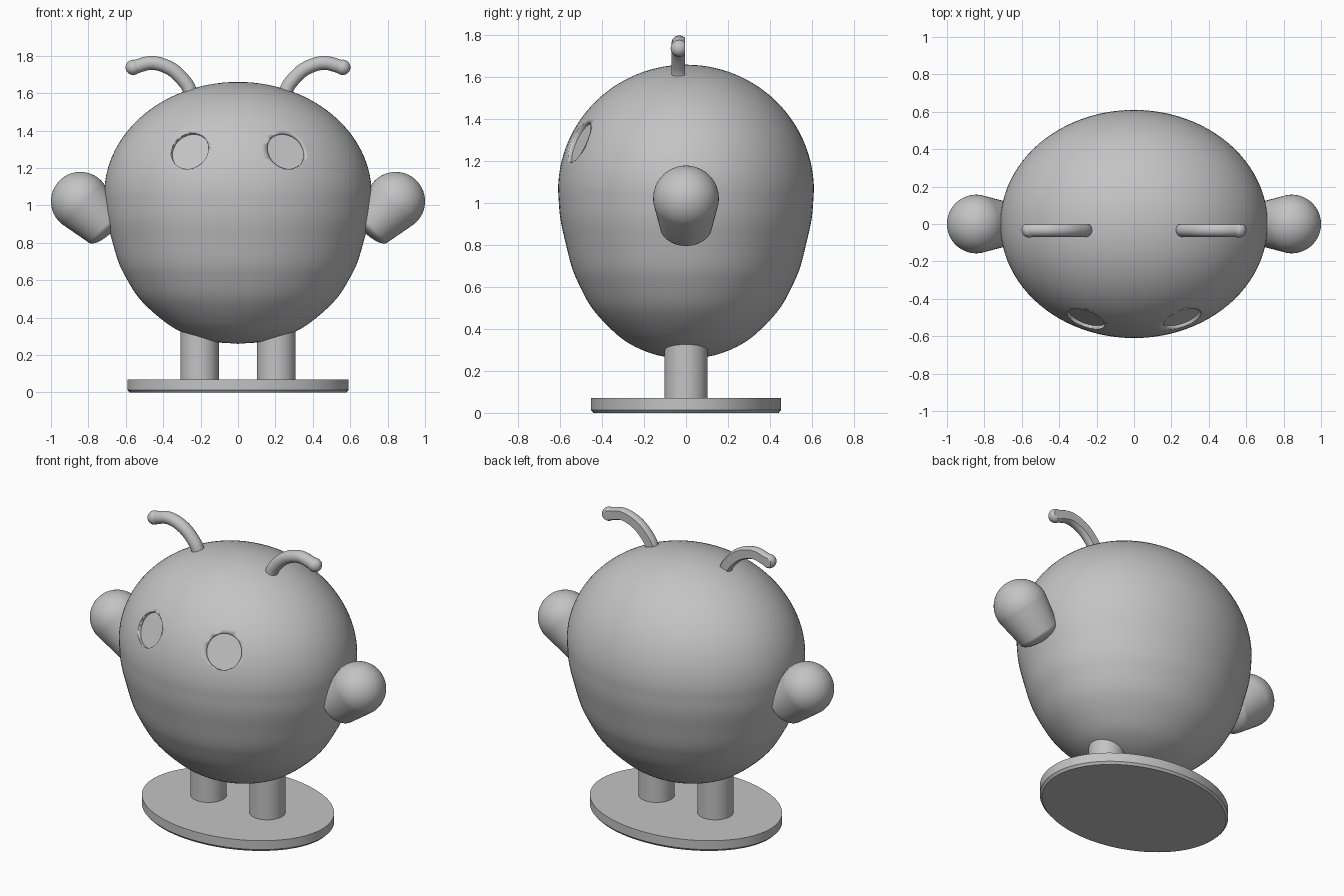
import bpy, bmesh, math
from mathutils import Vector

cube = bpy.data.objects.get("Cube")
if cube:
    bpy.data.objects.remove(cube)

grey = bpy.data.materials.new("plain_grey")
grey.use_nodes = True
grey.diffuse_color = (0.55, 0.55, 0.55, 1)
grey.node_tree.nodes["Principled BSDF"].inputs["Base Color"].default_value = grey.diffuse_color


def finish(name, bm, angle=35):
    """Turn a bmesh into a smooth-shaded grey object."""
    bmesh.ops.recalc_face_normals(bm, faces=bm.faces)
    mesh = bpy.data.meshes.new(name)
    bm.to_mesh(mesh)
    bm.free()
    mesh.materials.append(grey)
    obj = bpy.data.objects.new(name, mesh)
    bpy.context.collection.objects.link(obj)
    bpy.ops.object.select_all(action="DESELECT")
    obj.select_set(True)
    bpy.context.view_layer.objects.active = obj
    bpy.ops.object.shade_smooth_by_angle(angle=math.radians(angle))
    return obj


def smooth_path(points, steps):
    """Catmull-Rom curve through 2D points."""
    pts = [Vector(p) for p in points]
    pts = [2 * pts[0] - pts[1]] + pts + [2 * pts[-1] - pts[-2]]
    out = []
    for a, b, c, d in zip(pts, pts[1:], pts[2:], pts[3:]):
        for i in range(steps):
            t = i / steps
            out.append(0.5 * (2 * b + (c - a) * t + (2 * a - 5 * b + 4 * c - d) * t * t
                              + (3 * b - a - 3 * c + d) * t ** 3))
    return out + [pts[-2]]


def loft(bm, rings):
    """Skin a list of vertex rings and cap both ends."""
    for lower, upper in zip(rings, rings[1:]):
        n = len(lower)
        for i in range(n):
            j = (i + 1) % n
            bm.faces.new((lower[i], lower[j], upper[j], upper[i]))
    bm.faces.new(rings[0])
    bm.faces.new(rings[-1])


def lathe(profile, sides, depth_ratio=1):
    """Revolve (radius, height) pairs around z."""
    bm = bmesh.new()
    angles = [math.tau * i / sides for i in range(sides)]
    loft(bm, [[bm.verts.new((max(r, 0.001) * math.cos(a),
                             max(r, 0.001) * math.sin(a) * depth_ratio, z))
               for a in angles] for r, z in profile])
    return bm


# Body: tapered lower half, elliptical dome above
lower = smooth_path([(0, 0.26), (0.16, 0.275), (0.31, 0.327), (0.42, 0.4), (0.53, 0.505),
                     (0.605, 0.625), (0.64, 0.7), (0.67, 0.8), (0.703, 0.93), (0.715, 1.06)], 5)
dome = [(0.715 * math.cos(i * math.pi / 56), 1.06 + 0.6 * math.sin(i * math.pi / 56))
        for i in range(1, 29)]
body = finish("body", lathe([tuple(p) for p in lower] + dome, 96, 0.853))

# Eye sockets: shallow round recesses cut along the surface normal
for side in (-1, 1):
    normal = Vector((side * 0.315, -0.859, 0.404)).normalized()
    centre = Vector((side * 0.26, -0.516, 1.295))
    bm = lathe([(0.105, -0.03), (0.105, 0.15)], 64)
    cutter = finish("eye_cutter", bm)
    cutter.matrix_world = normal.to_track_quat("Z", "Y").to_matrix().to_4x4()
    cutter.location = centre
    cutter.hide_render = True
    cut = body.modifiers.new("eye_socket", "BOOLEAN")
    cut.object = cutter
    cut.operation = "DIFFERENCE"
    cut.solver = "EXACT"
    bpy.context.view_layer.update()
    bpy.context.view_layer.objects.active = body
    bpy.ops.object.modifier_apply(modifier=cut.name)
    bpy.data.objects.remove(cutter)

# Arm profile: ball hand, tapering to a softly rounded inner end
hand = [(0.157 * math.cos(math.radians(a)), -0.157 * math.sin(math.radians(a)))
        for a in range(90, -6, -5)]
inner_end = [(0.125 * math.cos(math.radians(a)), 0.185 + 0.05 * math.sin(math.radians(a)))
             for a in range(0, 91, 10)]

# Antenna centreline in the xz plane
stalk = smooth_path([(0.25, 1.55), (0.254, 1.6), (0.28, 1.655), (0.355, 1.728),
                     (0.457, 1.762), (0.56, 1.738)], 6)


def antenna(side):
    """Curved tube with a flat back and a ball tip."""
    bm = bmesh.new()
    rings = []
    for i, p in enumerate(stalk):
        tangent = (stalk[min(i + 1, len(stalk) - 1)] - stalk[max(i - 1, 0)]).normalized()
        ring = []
        for k in range(24):
            a = math.tau * k / 24
            off = 0.037 * math.cos(a)
            ring.append(bm.verts.new((side * (p.x - tangent.y * off),
                                      0.037 * math.sin(a), p.y + tangent.x * off)))
        rings.append(ring)
    loft(bm, rings)
    tip = bmesh.ops.create_uvsphere(bm, u_segments=24, v_segments=16, radius=0.041)
    bmesh.ops.translate(bm, verts=tip["verts"], vec=(side * 0.56, 0, 1.738))
    for v in bm.verts:
        v.co.y = min(v.co.y - 0.032, 0) if v.co.y < 0.026 else -0.004
    return bm


# Mirrored limbs
for side, word in ((-1, "right"), (1, "left")):
    arm = finish(word + "_arm", lathe(hand + inner_end, 48))
    arm.rotation_euler = (0, math.radians(-135 * side), 0)
    arm.location = (side * 0.843, 0, 1.022)
    finish(word + "_antenna", antenna(side))
    leg = finish(word + "_leg", lathe([(0.103, 0.05), (0.103, 0.42)], 48))
    leg.location.x = side * 0.205

# Oval base with a chamfered lower edge
finish("base", lathe([(0.578, 0), (0.592, 0.014), (0.592, 0.07)], 96, 0.765))
